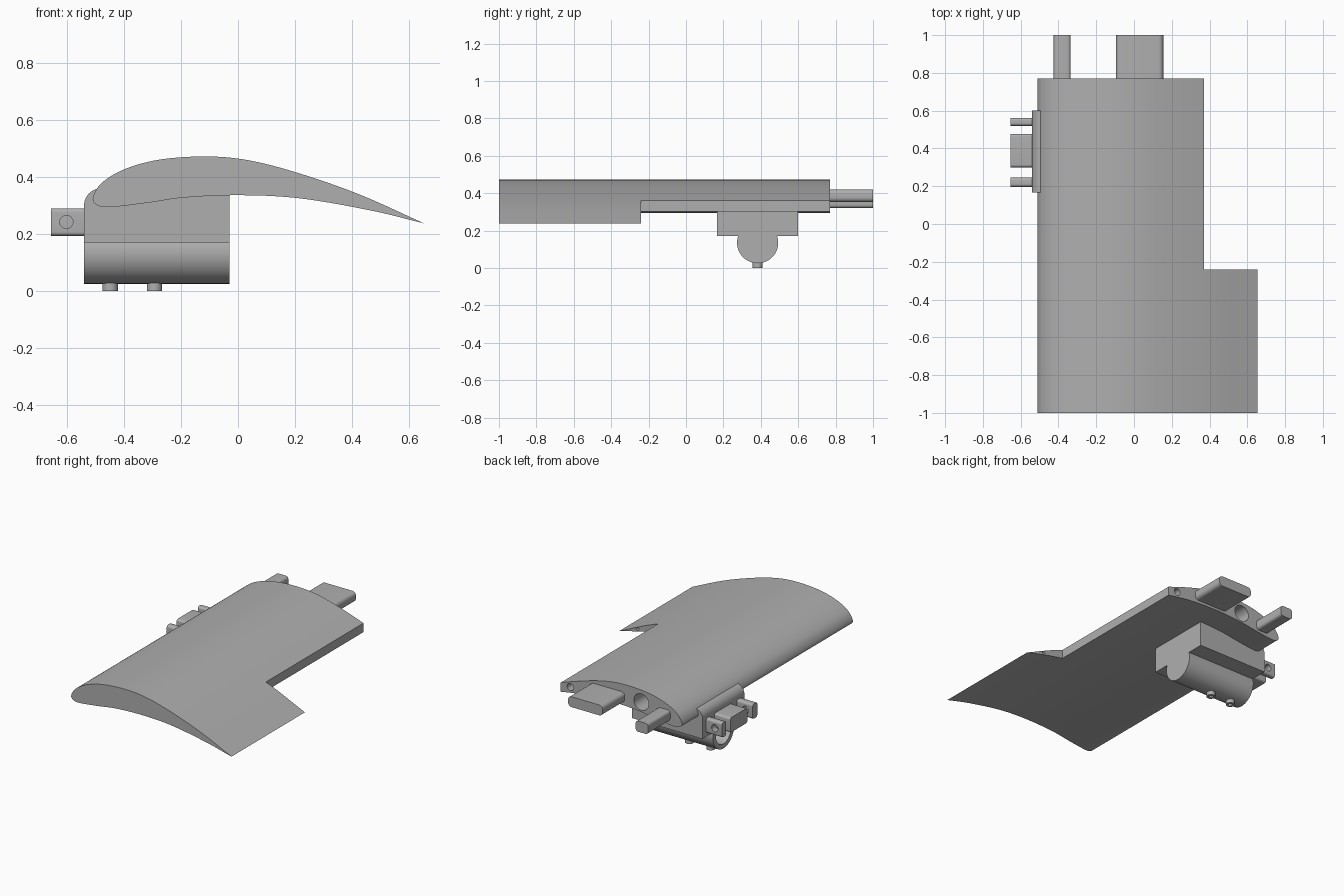
import bpy, bmesh, math
from mathutils import Matrix, Vector

default = bpy.data.objects.get("Cube")
if default:
    bpy.data.objects.remove(default, do_unlink=True)

GREY = (0.43, 0.43, 0.43, 1)
grey = bpy.data.materials.new("plain grey")
grey.use_nodes = True
grey.diffuse_color = GREY
grey.node_tree.nodes["Principled BSDF"].inputs["Base Color"].default_value = GREY


def finish(name, bm):
    bmesh.ops.recalc_face_normals(bm, faces=bm.faces)
    mesh = bpy.data.meshes.new(name)
    bm.to_mesh(mesh)
    bm.free()
    mesh.materials.append(grey)
    obj = bpy.data.objects.new(name, mesh)
    bpy.context.collection.objects.link(obj)
    return obj


def box(name, low, high, round_axis=None, radius=0.0):
    """Box between two corners; edges along round_axis can be rounded."""
    low, high = Vector(low), Vector(high)
    bm = bmesh.new()
    bmesh.ops.create_cube(bm, size=1)
    for v in bm.verts:
        v.co = (low + high) / 2 + v.co * (high - low)
    if radius:
        edges = [e for e in bm.edges
                 if abs((e.verts[0].co - e.verts[1].co).normalized()[round_axis]) > 0.9]
        bmesh.ops.bevel(bm, geom=edges, offset=radius, segments=6,
                        profile=0.5, affect='EDGES')
    return finish(name, bm)


def rod(name, start, end, radius, sides=48):
    start, end = Vector(start), Vector(end)
    turn = (end - start).to_track_quat('Z', 'Y').to_matrix().to_4x4()
    bm = bmesh.new()
    bmesh.ops.create_cone(bm, cap_ends=True, segments=sides, radius1=radius,
                          radius2=radius, depth=(end - start).length,
                          matrix=Matrix.Translation((start + end) / 2) @ turn)
    return finish(name, bm)


def extrude_y(name, outline, y0, y1):
    """Extrude an x-z outline along y."""
    bm = bmesh.new()
    face = bm.faces.new([bm.verts.new((x, y0, z)) for x, z in outline])
    grown = bmesh.ops.extrude_face_region(bm, geom=[face])["geom"]
    bmesh.ops.translate(bm, vec=(0, y1 - y0, 0),
                        verts=[g for g in grown if isinstance(g, bmesh.types.BMVert)])
    return finish(name, bm)


def smooth_path(points, steps=7):
    """Smooth curve through the points, ends included."""
    pts = [Vector(p) for p in points]
    pts = [2 * pts[0] - pts[1]] + pts + [2 * pts[-1] - pts[-2]]
    path = []
    for a, b, c, d in zip(pts, pts[1:], pts[2:], pts[3:]):
        for i in range(steps):
            t = i / steps
            path.append(0.5 * (2 * b + (c - a) * t + (2 * a - 5 * b + 4 * c - d) * t * t
                               + (3 * b - a - 3 * c + d) * t ** 3))
    return path + [pts[-2]]


def cut(obj, *cutters):
    bpy.context.view_layer.objects.active = obj
    for cutter in cutters:
        mod = obj.modifiers.new("cut", 'BOOLEAN')
        mod.operation = 'DIFFERENCE'
        mod.solver = 'EXACT'
        mod.object = cutter
        bpy.ops.object.modifier_apply(modifier=mod.name)


def discard(*objs):
    for obj in objs:
        bpy.data.objects.remove(obj, do_unlink=True)


# Cambered wing panel, from trailing edge over the top and back underneath
airfoil = smooth_path([
    (0.653, 0.237), (0.43, 0.337), (0.217, 0.412), (0.04, 0.458), (-0.11, 0.472),
    (-0.274, 0.461), (-0.396, 0.428), (-0.477, 0.38), (-0.509, 0.328), (-0.495, 0.302),
    (-0.45, 0.294), (-0.32, 0.309), (-0.185, 0.328), (0.007, 0.336), (0.217, 0.325),
    (0.463, 0.283), (0.653, 0.237)])[:-1]
wing = extrude_y("wing_panel", airfoil, -1, 0.77)

# Flap recess and the spar, pin and hinge holes
recess = box("recess_cutter", (0.37, -0.24, 0), (0.9, 1.2, 0.8))
cut(wing, recess)
holes = [rod("hole_cutter", (x, y, z), (x, y - depth, z), r, 32)
         for x, y, z, r, depth in [(-0.215, 0.8, 0.39, 0.054, 0.6),
                                   (0.3, 0.8, 0.35, 0.023, 0.3),
                                   (0.52, -0.21, 0.287, 0.01, 0.2)]]
cut(wing, *holes)
discard(recess, *holes)

# Joining tabs at the wing root
box("main_tab", (-0.095, 0.6, 0.352), (0.155, 1, 0.42), 1, 0.025)
box("front_tab", (-0.425, 0.6, 0.32), (-0.335, 1, 0.39), 1, 0.018)

# Mount block under the wing, with a rounded nose
nose = [(-0.48 + 0.06 * math.cos(a), 0.30 + 0.06 * math.sin(a))
        for a in (math.pi / 2 * (1 + i / 10) for i in range(11))]
block = extrude_y("mount_block",
                  nose + [(-0.54, 0.17), (-0.03, 0.17), (-0.03, 0.36)], 0.167, 0.6)

# Socket barrel, open at the nose end
barrel = rod("socket_barrel", (-0.54, 0.383, 0.135), (-0.03, 0.383, 0.135), 0.11, 64)
bore = rod("bore_cutter", (-0.6, 0.383, 0.135), (-0.1, 0.383, 0.135), 0.08)
cut(block, bore)
cut(barrel, bore)
discard(bore)

# Set screws with hexagonal sockets
for i, x in enumerate((-0.448, -0.293)):
    screw = rod(f"set_screw_{i + 1}", (x, 0.383, 0), (x, 0.383, 0.05), 0.027, 24)
    key = rod("key_cutter", (x, 0.383, -0.02), (x, 0.383, 0.02), 0.015, 6)
    cut(screw, key)
    discard(key)

# Hinge lugs on the nose; the outer two are drilled
for name, y0, y1 in [("front_lug", 0.197, 0.245), ("middle_lug", 0.3, 0.477),
                     ("rear_lug", 0.52, 0.562)]:
    lug = box(name, (-0.655, y0, 0.193), (-0.53, y1, 0.29), 0, 0.014)
    if name != "middle_lug":
        pin = rod("pin_cutter", (-0.602, y0 - 0.05, 0.242), (-0.602, y1 + 0.05, 0.242), 0.023, 32)
        cut(lug, pin)
        discard(pin)

# Smooth the curves, keep the corners crisp
for obj in bpy.context.collection.objects:
    if obj.type == 'MESH' and grey.name in obj.data.materials:
        bpy.ops.object.select_all(action='DESELECT')
        obj.select_set(True)
        bpy.context.view_layer.objects.active = obj
        bpy.ops.object.shade_smooth_by_angle(angle=math.radians(30))
